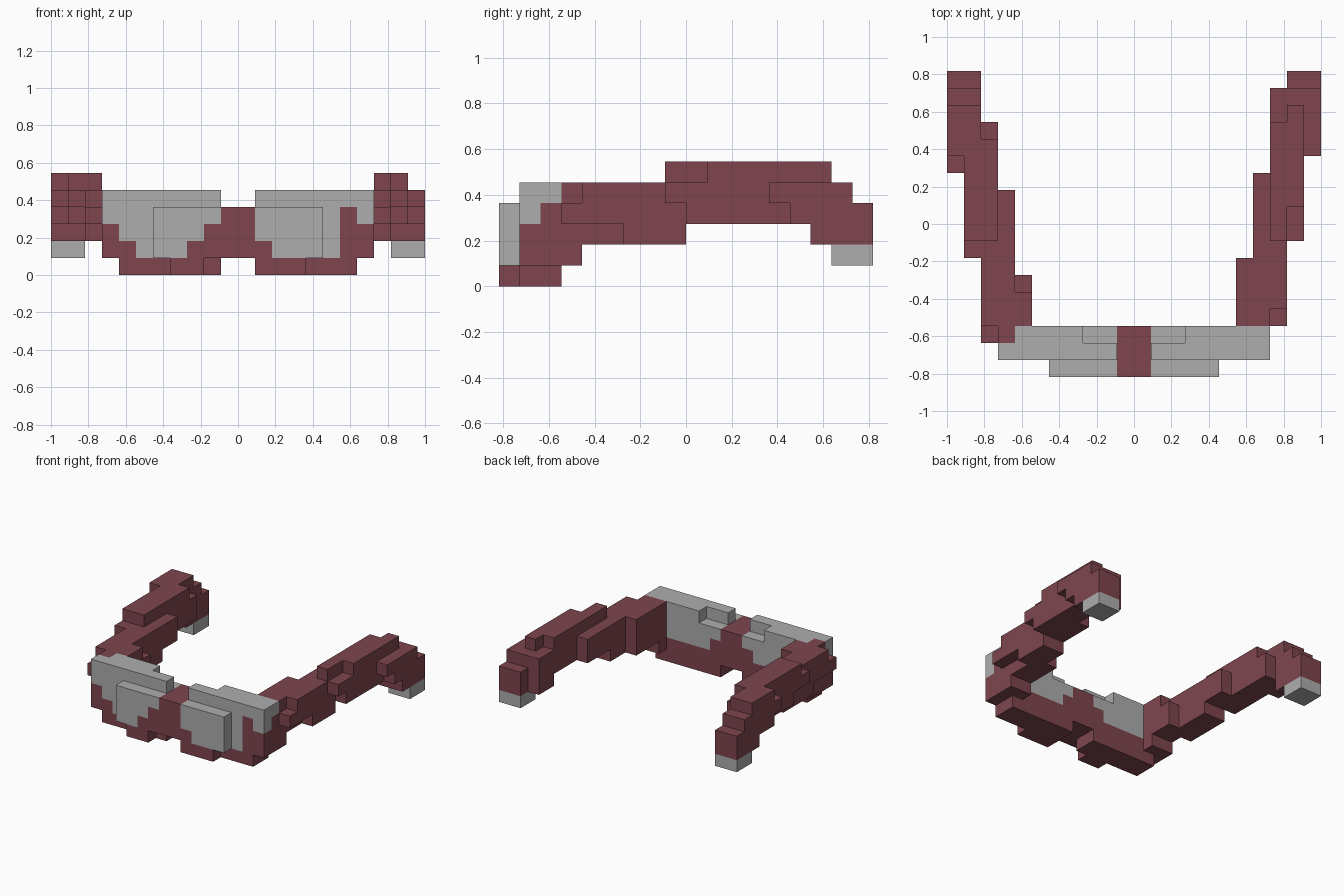
import bpy, bmesh, math
from mathutils import Vector

cube = bpy.data.objects.get("Cube")
if cube:
    bpy.data.objects.remove(cube, do_unlink=True)

U = 1 / 11  # size of one block


def material(name, rgb):
    m = bpy.data.materials.new(name)
    m.use_nodes = True
    m.diffuse_color = (*rgb, 1)
    bsdf = m.node_tree.nodes["Principled BSDF"]
    bsdf.inputs["Base Color"].default_value = (*rgb, 1)
    bsdf.inputs["Roughness"].default_value = 0.8
    return m


RED = material("dark red", (0.209, 0.060, 0.076))
GREY = material("light grey", (0.423, 0.423, 0.423))


def cells(*boxes):
    """Unit cells filled by boxes given as x0, x1, y0, y1, z0, z1."""
    return {(x, y, z) for x0, x1, y0, y1, z0, z1 in boxes
            for x in range(x0, x1) for y in range(y0, y1) for z in range(z0, z1)}


# Front visor: main slab, raised front plate, chin blocks and low bridge
visor = cells((-8, 8, -8, -6, 1, 5), (-5, 5, -9, -8, 1, 4),
              (-7, -1, -8, -6, 0, 1), (1, 7, -8, -6, 0, 1),
              (-4, -2, -9, -8, 0, 1), (1, 4, -9, -8, 0, 1))
visor -= cells((-1, 1, -9, -6, 4, 5), (-3, 3, -7, -6, 4, 5))

# Height up to which each column of the visor is frame rather than lens
front_rim = {-8: 3, -7: 2, -3: 2, -2: 3, -1: 4, 0: 4, 1: 2, 6: 4, 7: 3}
back_rim = {-8: 5, -7: 4, -2: 3, -1: 4, 0: 4, 1: 3, 6: 4, 7: 4}


def is_frame(c):
    x, y, z = c
    return z < (front_rim.get(x, 1) if y < -7 else back_rim.get(x, 2))


frame = {c for c in visor if is_frame(c)}
lenses = visor - frame

# Side arms, stepping outwards and upwards towards the back
left_arm = cells(
    (6, 8, -6, -5, 1, 2), (6, 7, -6, -2, 2, 5), (7, 8, -6, 0, 2, 5),
    (8, 9, -6, -5, 3, 4), (8, 9, -5, 0, 3, 5), (8, 9, -3, 0, 2, 3),
    (7, 8, 0, 3, 3, 5), (8, 9, -1, 6, 3, 6), (8, 9, 6, 8, 2, 5),
    (9, 10, -1, 0, 4, 5), (9, 10, 0, 1, 3, 5), (9, 10, 1, 7, 3, 6),
    (10, 11, 4, 5, 4, 5), (10, 11, 5, 8, 3, 5), (9, 10, 7, 8, 3, 5),
    (9, 11, 6, 8, 2, 4), (9, 11, 8, 9, 2, 4))
right_arm = cells(
    (-8, -6, -6, -5, 1, 2), (-7, -6, -6, -4, 2, 5), (-7, -6, -4, -3, 2, 4),
    (-8, -7, -6, 0, 2, 5), (-9, -8, -7, -6, 3, 4), (-9, -8, -6, 0, 3, 5),
    (-9, -8, -4, 0, 2, 3), (-8, -7, 0, 2, 3, 5), (-9, -8, -1, 5, 3, 6),
    (-9, -8, 5, 6, 3, 5), (-10, -9, -2, -1, 4, 5), (-10, -9, -1, 0, 4, 6),
    (-10, -9, 0, 7, 3, 6), (-11, -10, 3, 4, 4, 5), (-11, -10, 4, 7, 3, 6),
    (-11, -9, 7, 8, 3, 5), (-11, -9, 6, 9, 2, 4))

# Grey tips hanging under the arm ends
left_tip = cells((9, 11, 7, 9, 1, 2))
right_tip = cells((-11, -9, 7, 9, 1, 2))

parts = [("visor_frame", frame, RED), ("visor_lenses", lenses, GREY),
         ("left_arm", left_arm, RED), ("right_arm", right_arm, RED),
         ("left_arm_tip", left_tip, GREY), ("right_arm_tip", right_tip, GREY)]
filled = set().union(*(p[1] for p in parts))


def build(name, part, mat):
    """Skin the exposed sides of a block group and merge flat regions."""
    bm = bmesh.new()
    verts = {}

    def vert(p):
        key = tuple(round(v) for v in p)
        if key not in verts:
            verts[key] = bm.verts.new([v * U for v in key])
        return verts[key]

    for c in sorted(part):
        mid = Vector(c) + Vector((0.5, 0.5, 0.5))
        for axis in range(3):
            for sign in (-1, 1):
                n = Vector((0, 0, 0))
                n[axis] = sign
                if tuple(int(a + b) for a, b in zip(c, n)) in filled:
                    continue
                s = Vector((0, 0, 0))
                s[(axis + 1) % 3] = 1
                t = n.cross(s)
                bm.faces.new([vert(mid + (n + s * a + t * b) / 2)
                              for a, b in ((-1, -1), (1, -1), (1, 1), (-1, 1))])
    bmesh.ops.dissolve_limit(bm, angle_limit=math.radians(1),
                             verts=bm.verts[:], edges=bm.edges[:])
    mesh = bpy.data.meshes.new(name)
    bm.to_mesh(mesh)
    bm.free()
    mesh.materials.append(mat)
    bpy.context.collection.objects.link(bpy.data.objects.new(name, mesh))


for p in parts:
    build(*p)
